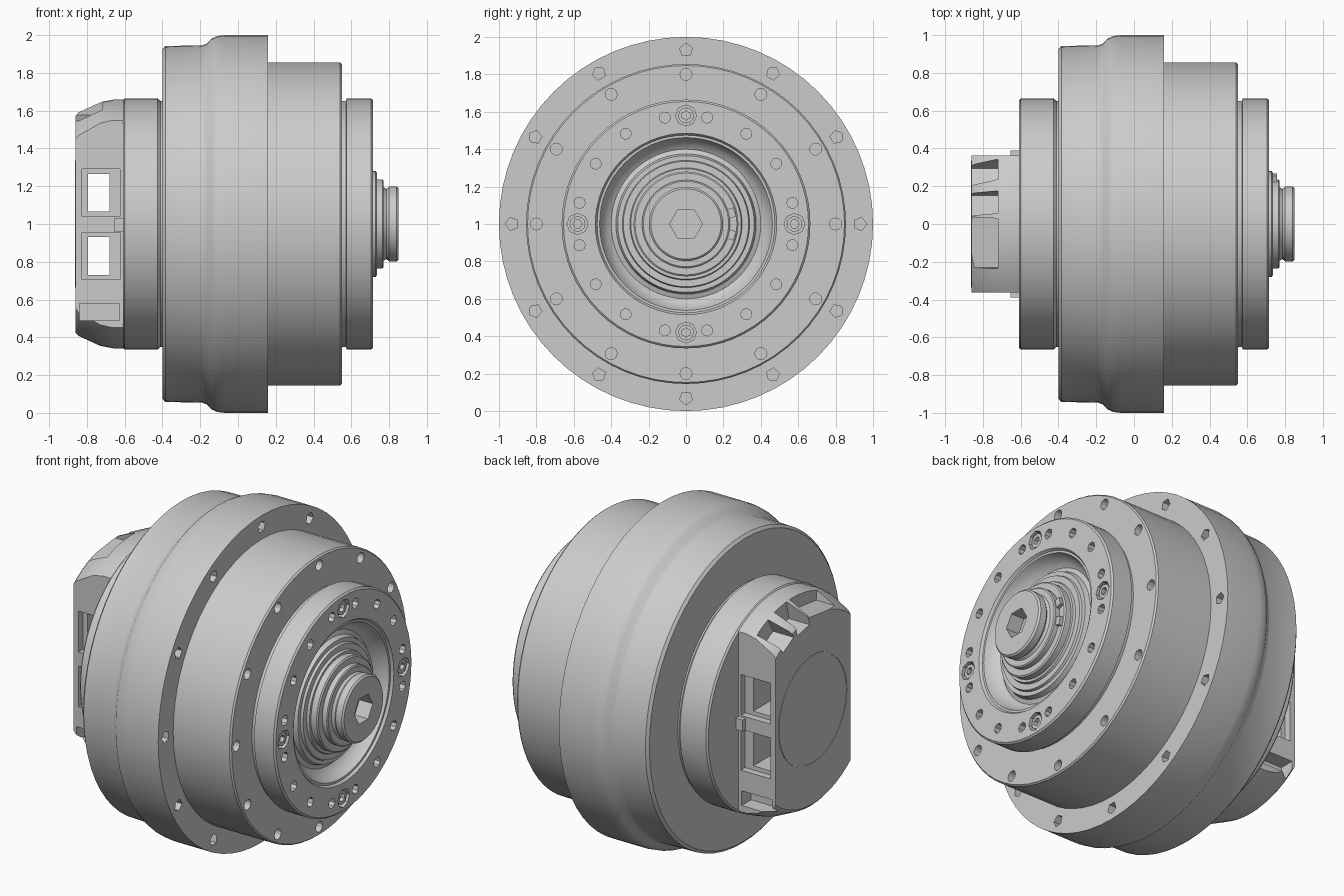
import bpy, bmesh
from math import sin, cos, pi, radians
from mathutils import Matrix, Vector

if "Cube" in bpy.data.objects:
    bpy.data.objects.remove(bpy.data.objects["Cube"])

metal = bpy.data.materials.new("plain_grey")
metal.use_nodes = True
GREY = (0.6, 0.6, 0.6, 1)
metal.diffuse_color = GREY
metal.node_tree.nodes["Principled BSDF"].inputs["Base Color"].default_value = GREY
AXIS = Vector((0, 0, 1))


def finish(name, bm):
    bmesh.ops.recalc_face_normals(bm, faces=bm.faces)
    mesh = bpy.data.meshes.new(name)
    bm.to_mesh(mesh)
    bm.free()
    ob = bpy.data.objects.new(name, mesh)
    bpy.context.collection.objects.link(ob)
    mesh.materials.append(metal)
    return ob


def lathe(name, profile, steps=64):
    """Turn (x, radius) points around the long axis."""
    bm = bmesh.new()
    verts = [bm.verts.new((x, 0, 1 + r)) for x, r in profile]
    edges = [bm.edges.new(pair) for pair in zip(verts, verts[1:])]
    bmesh.ops.spin(bm, geom=verts + edges, cent=AXIS, axis=(1, 0, 0),
                   angle=2 * pi, steps=steps)
    bmesh.ops.remove_doubles(bm, verts=bm.verts, dist=0.0004)
    return finish(name, bm)


def add_box(bm, x, y, z, tilt=0):
    """Box from (low, high) ranges, tilted about the long axis."""
    size = [b - a for a, b in (x, y, z)]
    mid = [(a + b) / 2 for a, b in (x, y, z)]
    m = Matrix.Translation(mid) @ Matrix.Rotation(tilt, 4, 'X') @ Matrix.Diagonal((*size, 1))
    bmesh.ops.create_cube(bm, size=1, matrix=m)


def add_peg(bm, x0, x1, circle, angle, radius, sides):
    """Prism along x, placed on a bolt circle."""
    m = (Matrix.Translation(((x0 + x1) / 2, circle * cos(angle), 1 + circle * sin(angle)))
         @ Matrix.Rotation(angle, 4, 'X') @ Matrix.Rotation(pi / 2, 4, 'Y'))
    bmesh.ops.create_cone(bm, cap_ends=True, segments=sides, radius1=radius,
                          radius2=radius, depth=x1 - x0, matrix=m)


def boolean(ob, cutter, operation='DIFFERENCE'):
    cutter.hide_render = True
    mod = ob.modifiers.new("cut", 'BOOLEAN')
    mod.operation = operation
    mod.solver = 'EXACT'
    mod.object = cutter
    bpy.context.view_layer.objects.active = ob
    bpy.ops.object.modifier_apply(modifier=mod.name)
    bpy.data.objects.remove(cutter)


def drill(ob, x0, x1, circle, angles, radius, sides):
    bm = bmesh.new()
    for a in angles:
        add_peg(bm, x0, x1, circle, radians(a), radius, sides)
    boolean(ob, finish("drill_cutter", bm))


CLOCK = range(0, 360, 30)
QUARTERS = range(0, 360, 90)

# Main housing with its stepped bolt flange
housing = lathe("main_housing", [
    (-.40, 0), (-.40, .925), (-.385, .942), (-.19, .946), (-.165, .955), (-.14, .982),
    (-.11, .995), (-.07, 1), (.16, 1), (.16, 0)])
drill(housing, .09, .2, .93, CLOCK, .036, 5)

# Gear ring with a bolt circle
gear_ring = lathe("gear_ring", [
    (.10, 0), (.10, .855), (.54, .855), (.55, .847), (.55, 0)])
drill(gear_ring, .49, .6, .8, CLOCK, .032, 12)

# Output flange with a dished front
output = lathe("output_flange", [
    (.5, 0), (.5, .65), (.572, .65), (.575, .665), (.705, .665), (.715, .655), (.715, .485),
    (.70, .475), (.70, .462), (.67, .45), (.635, .425), (.62, .40), (.63, .375),
    (.66, .365), (.66, .34), (.675, .335), (.675, .30), (.69, .295), (.69, 0)])
drill(output, .65, .75, .58, [11.25 + 22.5 * i for i in range(16)], .03, 8)
drill(output, .67, .75, .58, QUARTERS, .056, 8)

# Socket plugs sunk in the output flange
bm = bmesh.new()
for a in QUARTERS:
    add_peg(bm, .66, .705, .58, radians(a), .042, 12)
plugs = finish("socket_plugs", bm)
drill(plugs, .68, .75, .58, QUARTERS, .024, 6)

# Stepped hub with a hex socket
hub = lathe("output_hub", [
    (.60, 0), (.60, .28), (.728, .28), (.735, .272), (.735, .235), (.765, .235),
    (.77, .228), (.77, .195), (.785, .185), (.80, .198), (.84, .198), (.85, .188), (.85, 0)])
drill(hub, .76, .9, 0, [0], .088, 6)

# Retaining clip lugs beside the hub
bm = bmesh.new()
for side in (-1, 1):
    z = 1 + side * .055
    add_box(bm, (.72, .757), (.20, .262), (z - .025, z + .025), side * .3)
finish("clip_lugs", bm)

# Round motor collar behind the housing
collar = lathe("motor_collar", [
    (-.61, 0), (-.61, .655), (-.60, .665), (-.425, .665), (-.41, .65), (-.38, .65), (-.38, 0)])

# Rear cover: tapered drum trimmed flat on both sides
cover = lathe("rear_cover", [
    (-.86, 0), (-.86, .575), (-.845, .592), (-.73, .645), (-.66, .658), (-.59, .658), (-.59, 0)])
bm = bmesh.new()
add_box(bm, (-1, -.5), (-.362, .362), (0, 2))
boolean(cover, finish("trim_cutter", bm), 'INTERSECT')

# Side windows running through, each with a wider pocket
for z in (.83, 1.165):
    bm = bmesh.new()
    add_box(bm, (-.795, -.68), (-.6, .6), (z - .1, z + .1))
    boolean(cover, finish("window_cutter", bm))
    bm = bmesh.new()
    for side in (-1, 1):
        y = sorted((side * .32, side * .5))
        add_box(bm, (-.825, -.625), y, (z - .125, z + .125))
    boolean(cover, finish("pocket_cutter", bm))

# Lower corner pockets and rim notches
bm = bmesh.new()
for side in (-1, 1):
    y = sorted((side * .27, side * .5))
    add_box(bm, (-.84, -.63), y, (.49, .58))
boolean(cover, finish("corner_cutter", bm))
for y, tilt, depth in ((.12, -.2, .07), (-.11, .12, .03), (.30, -.5, .05)):
    bm = bmesh.new()
    half = .06 if y > 0 else .135
    top = 1 + (.6 ** 2 - y * y) ** .5
    add_box(bm, (-.9, -.72), (y - half, y + half), (top - depth, top + .2), tilt)
    boolean(cover, finish("notch_cutter", bm))

# Small side pads at the cover's root
bm = bmesh.new()
for side in (-1, 1):
    y = sorted((side * .34, side * .39))
    add_box(bm, (-.655, -.60), y, (.96, 1.03))
finish("side_pads", bm)

# Faint raised ring on the rear cover
lathe("cover_ring", [(-.855, .335), (-.863, .335), (-.863, .322), (-.855, .322), (-.855, .335)])

# Smooth the turned surfaces, keep the machined edges crisp
for ob in bpy.context.scene.objects:
    ob.select_set(ob.type == 'MESH')
bpy.context.view_layer.objects.active = housing
bpy.ops.object.shade_smooth_by_angle(angle=radians(28))
